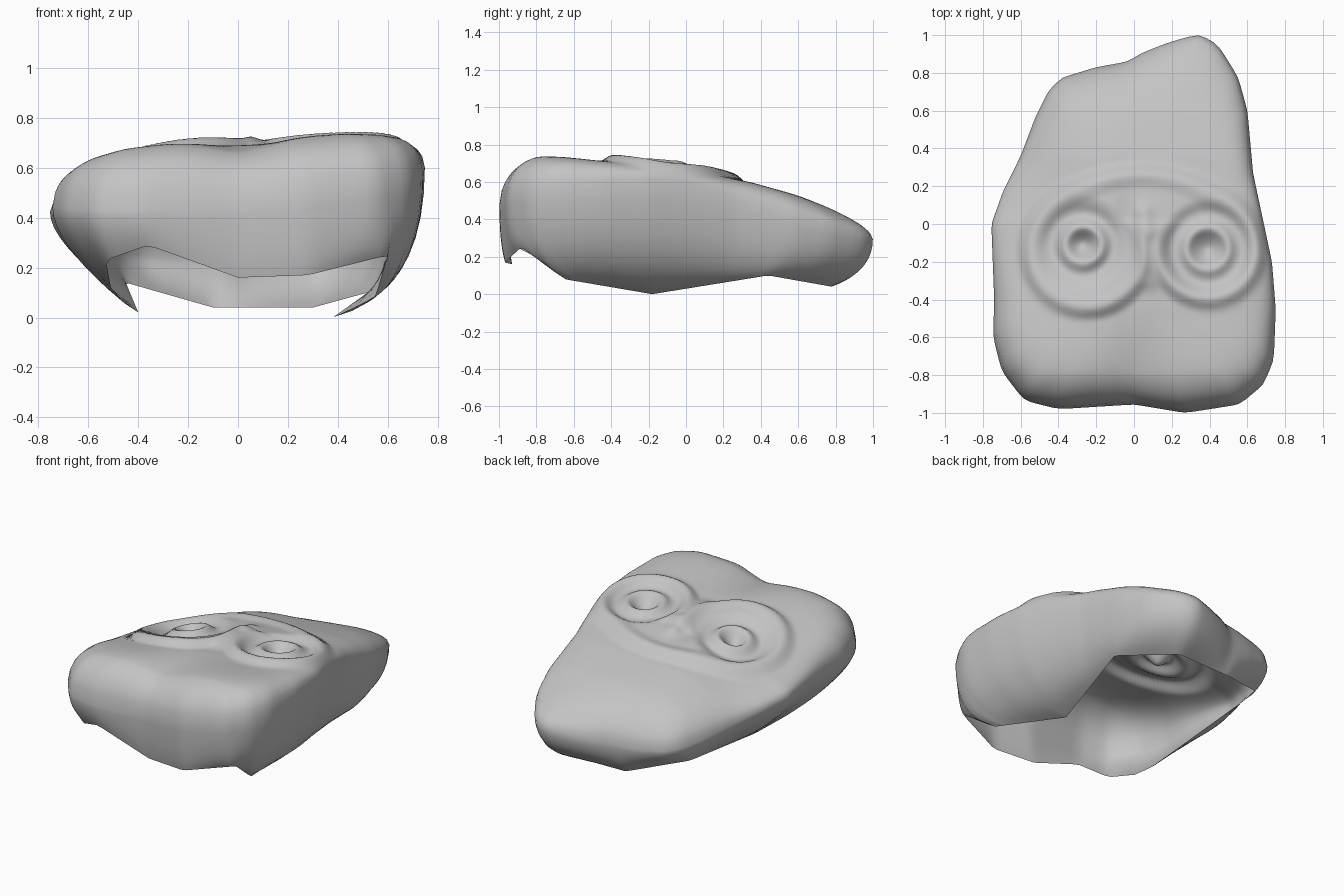
import bpy, bmesh, math
from math import pi, cos, sin, exp, hypot

default_cube = bpy.data.objects.get("Cube")
if default_cube:
    bpy.data.objects.remove(default_cube, do_unlink=True)

SEGMENTS, TOP_RINGS, WALL_RINGS = 160, 64, 9
CENTRE_Y = -0.05

# Widest plan outline of the stone (x, y)
OUTLINE = [(.34, 1.005), (.44, .955), (.55, .78), (.6, .6), (.63, .27), (.73, -.2),
           (.75, -.45), (.74, -.72), (.685, -.85), (.56, -.955), (.27, -1),
           (0, -.955), (-.4, -.98), (-.58, -.935), (-.7, -.78), (-.745, -.6),
           (-.74, -.4), (-.755, 0), (-.69, .18), (-.6, .36), (-.52, .57),
           (-.45, .71), (-.38, .775), (-.2, .83), (-.03, .86), (.03, .9), (.18, .96)]

# Broken lower rim around the open underside (x, y, z)
RIM = [(.6, -.88, .25), (.55, -.65, .08), (.38, -.18, 0), (.52, .44, .1),
       (.3, .78, .04), (-.1, .77, .04), (-.45, .6, .14), (-.4, -.15, .02),
       (-.46, -.4, .06), (-.51, -.6, .12), (-.53, -.87, .23), (-.36, -.95, .29),
       (0, -.93, .16), (.28, -.97, .17)]

# Long fall of the top from the front to the back (y, z)
SPINE = [(-1, .735), (-.8, .735), (-.5, .695), (0, .645), (.35, .58),
         (.6, .515), (.85, .43), (1, .38)]


def blend(low, high, value):
    t = min(max((value - low) / (high - low), 0), 1)
    return t * t * (3 - 2 * t)


def bump(distance, width):
    return exp(-(distance / width) ** 2)


def smooth_min(a, b, width):
    h = max(width - abs(a - b), 0) / width
    return min(a, b) - h * h * width / 4


def ray_hit(loop, angle):
    """Point where a ray from the centre crosses a closed loop."""
    c, s = cos(angle), sin(angle)
    for a, b in zip(loop, loop[1:] + loop[:1]):
        side_a = c * (a[1] - CENTRE_Y) - s * a[0]
        side_b = c * (b[1] - CENTRE_Y) - s * b[0]
        if side_a * side_b <= 0 and side_a != side_b:
            t = side_a / (side_a - side_b)
            hit = [p + (q - p) * t for p, q in zip(a, b)]
            if hit[0] * c + (hit[1] - CENTRE_Y) * s > 0:
                return hit


def spine_height(y):
    for (y0, z0), (y1, z1) in zip(SPINE, SPINE[1:]):
        if y <= y1:
            return z0 + (z1 - z0) * (y - y0) / (y1 - y0)
    return SPINE[-1][1]


def segment_distance(x, y, a, b):
    dx, dy = b[0] - a[0], b[1] - a[1]
    t = ((x - a[0]) * dx + (y - a[1]) * dy) / (dx * dx + dy * dy)
    t = min(max(t, 0), 1)
    return hypot(x - a[0] - dx * t, y - a[1] - dy * t)


def carving(x, y):
    """Raised face disc with two sunken, ringed eyes, brow and nose."""
    left_eye = hypot(x - .39, y + .13)
    right_eye = hypot(x + .27, y + .11)
    arch = (hypot((x - .04) / .6, (y + .1) / .42) - 1) * .42
    arch = max(arch, -.1 - y)
    edge = smooth_min(left_eye - .32, hypot(x + .25, y + .14) - .36, .06)
    edge = smooth_min(edge, arch, .06)
    z = .042 * (1 - blend(-.06, .02, edge))
    # Shallow dish inside the brow and rim
    z -= .018 * blend(-.06, -.14, edge)
    for r, size in ((left_eye, 1.1), (right_eye, .95)):
        z -= .03 * (1 - blend(.14, .27, r))
        z -= .012 * bump(r - .18 * size, .04)
        z += .027 * bump(r - .1 * size, .035)
        z -= .045 * bump(r, .055 * size)
    nose = segment_distance(x, y, (.05, .06), (.08, -.3))
    z += .02 * bump(nose, .05)
    return z - .015 * bump(hypot(x + .04, (y - .02) / 2), .06)


def top_height(x, y):
    groove = .04 * bump(x - .03, .17) * blend(-.42, -.8, y)
    right_fall = .11 * blend(-.1, -.7, x) * bump(y - .1, .6)
    return spine_height(y) + .045 * x + carving(x, y) - groove - right_fall


# Directions, softened outline and height of the widest line
angles = [2 * pi * i / SEGMENTS for i in range(SEGMENTS)]
raw = [ray_hit(OUTLINE, a) for a in angles]
radii = [hypot(p[0], p[1] - CENTRE_Y) for p in raw]
radii = [(radii[i - 1] + 4 * radii[i] + radii[(i + 1) % SEGMENTS]) / 6
         for i in range(SEGMENTS)]
wide_z = [.345 + .17 * cos(a) ** 2 + .09 * cos(a) - .1 * sin(a) for a in angles]

bm = bmesh.new()
rings = []

# Top and rounded shoulder, squarer on the left side, from the middle outwards
for k in range(1, TOP_RINGS + 1):
    scale = k / TOP_RINGS
    scale = scale + .12 * scale ** 3 * (1 - scale)
    ring = []
    for a, radius, zw in zip(angles, radii, wide_z):
        x = radius * scale * cos(a)
        y = CENTRE_Y + radius * scale * sin(a)
        power = 8 + 5 * max(cos(a), 0) ** 2
        shoulder = max(1 - scale ** power, 0) ** .55
        ring.append(bm.verts.new((x, y, zw + (top_height(x, y) - zw) * shoulder)))
    rings.append(ring)

# Side wall curling under to the broken rim, fuller on the left, flatter on the right
for k in range(1, WALL_RINGS + 1):
    t = k / WALL_RINGS
    ring = []
    for a, radius, zw in zip(angles, radii, wide_z):
        rim = ray_hit(RIM, a)
        wide = (radius * cos(a), CENTRE_Y + radius * sin(a), zw)
        drop = .6 + .27 * cos(a)
        knee = (wide[0], wide[1], zw + (rim[2] - zw) * drop)
        ring.append(bm.verts.new([(1 - t) ** 2 * p + 2 * t * (1 - t) * q + t * t * r
                                  for p, q, r in zip(wide, knee, rim)]))
    rings.append(ring)

middle = bm.verts.new((0, CENTRE_Y, top_height(0, CENTRE_Y)))
for i in range(SEGMENTS):
    j = (i + 1) % SEGMENTS
    bm.faces.new((middle, rings[0][i], rings[0][j]))
    for inner, outer in zip(rings, rings[1:]):
        bm.faces.new((inner[i], outer[i], outer[j], inner[j]))

mesh = bpy.data.meshes.new("carved_stone_shell")
bm.to_mesh(mesh)
bm.free()
stone = bpy.data.objects.new("carved_stone_shell", mesh)
bpy.context.collection.objects.link(stone)

# Plain stone colour
grey = bpy.data.materials.new("stone_grey")
grey.use_nodes = True
colour = (.55, .55, .55, 1)
grey.diffuse_color = colour
grey.node_tree.nodes["Principled BSDF"].inputs["Base Color"].default_value = colour
mesh.materials.append(grey)

bpy.context.view_layer.objects.active = stone
stone.select_set(True)
bpy.ops.object.shade_smooth_by_angle(angle=math.radians(60))
